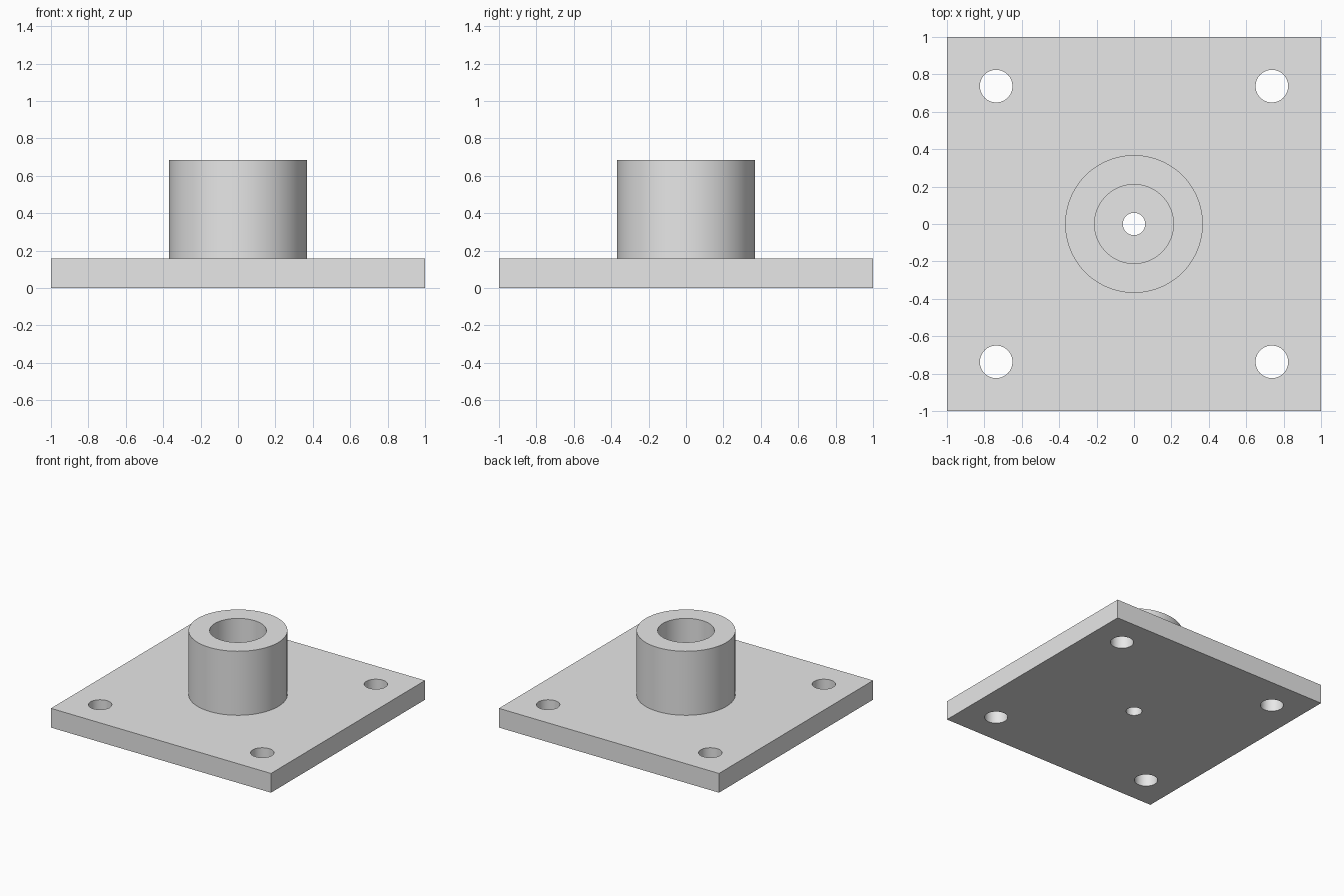
import bpy
import math

cube = bpy.data.objects.get("Cube")
if cube:
    bpy.data.objects.remove(cube, do_unlink=True)

HALF = 1.0          # half width of the square plate
PLATE_TOP = 0.158
BOSS_TOP = 0.684
BOSS_R, BORE_R, PILOT_R = 0.368, 0.211, 0.06
HOLE_R, HOLE_POS = 0.087, 0.737

grey = bpy.data.materials.new("plain grey")
grey.use_nodes = True
colour = (0.8, 0.8, 0.8, 1.0)
grey.diffuse_color = colour
grey.node_tree.nodes["Principled BSDF"].inputs["Base Color"].default_value = colour


def cylinder(name, radius, bottom, top, x=0.0, y=0.0):
    bpy.ops.mesh.primitive_cylinder_add(
        vertices=96, radius=radius, depth=top - bottom,
        location=(x, y, (bottom + top) / 2))
    obj = bpy.context.object
    obj.name = name
    obj.hide_render = True
    return obj


def combine(target, tool, operation):
    """Apply a boolean to the target and remove the tool object."""
    mod = target.modifiers.new(tool.name, "BOOLEAN")
    mod.operation = operation
    mod.solver = "EXACT"
    mod.object = tool
    bpy.ops.object.select_all(action="DESELECT")
    target.select_set(True)
    bpy.context.view_layer.objects.active = target
    bpy.ops.object.modifier_apply(modifier=mod.name)
    bpy.data.objects.remove(tool, do_unlink=True)


# Square base plate
bpy.ops.mesh.primitive_cube_add(size=1, location=(0, 0, PLATE_TOP / 2))
mount = bpy.context.object
mount.name = "flanged_mount"
mount.scale = (2 * HALF, 2 * HALF, PLATE_TOP)
bpy.ops.object.transform_apply(location=True, rotation=False, scale=True)

# Central boss, sunk a little into the plate so the two fuse
combine(mount, cylinder("boss", BOSS_R, PLATE_TOP / 2, BOSS_TOP), "UNION")

# Blind bore down to the plate, then the small pilot hole through it
combine(mount, cylinder("bore", BORE_R, PLATE_TOP, BOSS_TOP + 0.1), "DIFFERENCE")
combine(mount, cylinder("pilot_hole", PILOT_R, -0.1, PLATE_TOP + 0.1), "DIFFERENCE")

# Corner bolt holes
for sx in (-1, 1):
    for sy in (-1, 1):
        hole = cylinder("bolt_hole", HOLE_R, -0.1, PLATE_TOP + 0.1,
                        sx * HOLE_POS, sy * HOLE_POS)
        combine(mount, hole, "DIFFERENCE")

# Colour and shading
mount.data.materials.clear()
mount.data.materials.append(grey)
bpy.ops.object.shade_smooth_by_angle(angle=math.radians(30))
